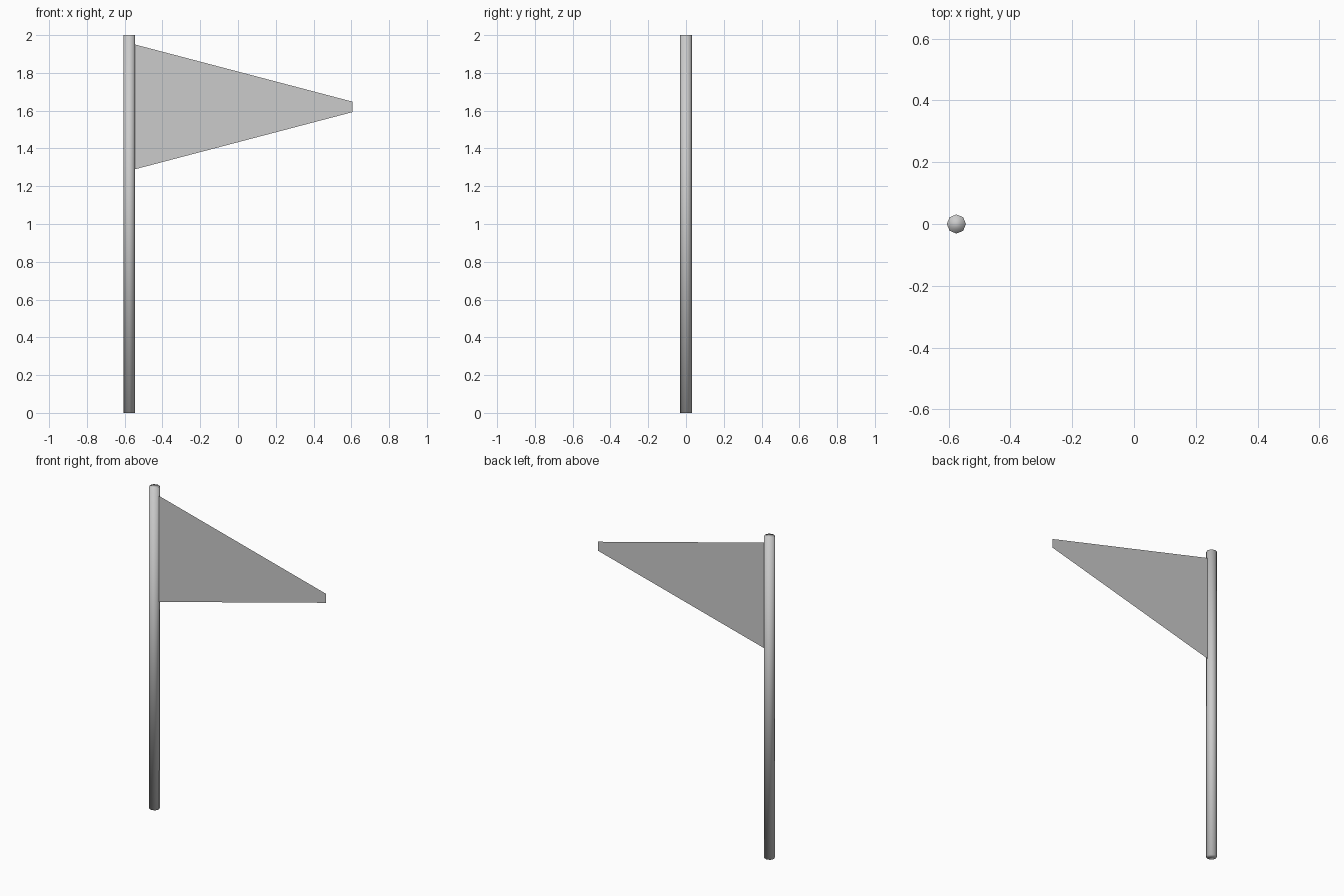
import bpy

if "Cube" in bpy.data.objects:
    bpy.data.objects.remove(bpy.data.objects["Cube"])

POLE_X, POLE_R, HEIGHT = -0.575, 0.031, 2.0

# Pole: eight-sided, softly shaded
bpy.ops.mesh.primitive_cylinder_add(vertices=8, radius=POLE_R, depth=HEIGHT,
                                    location=(POLE_X, 0, HEIGHT / 2))
pole = bpy.context.object
pole.name = "pole"
bpy.ops.object.shade_smooth()

# Pennant: single flat sheet tapering to a blunt tip, rooted in the pole
MID_Z = 1.62
outline = [(POLE_X, -0.338), (0.605, -0.028), (0.605, 0.028), (POLE_X, 0.338)]
mesh = bpy.data.meshes.new("pennant")
mesh.from_pydata([(x, 0, MID_Z + dz) for x, dz in outline], [], [(0, 1, 2, 3)])
pennant = bpy.data.objects.new("pennant", mesh)
bpy.context.collection.objects.link(pennant)
